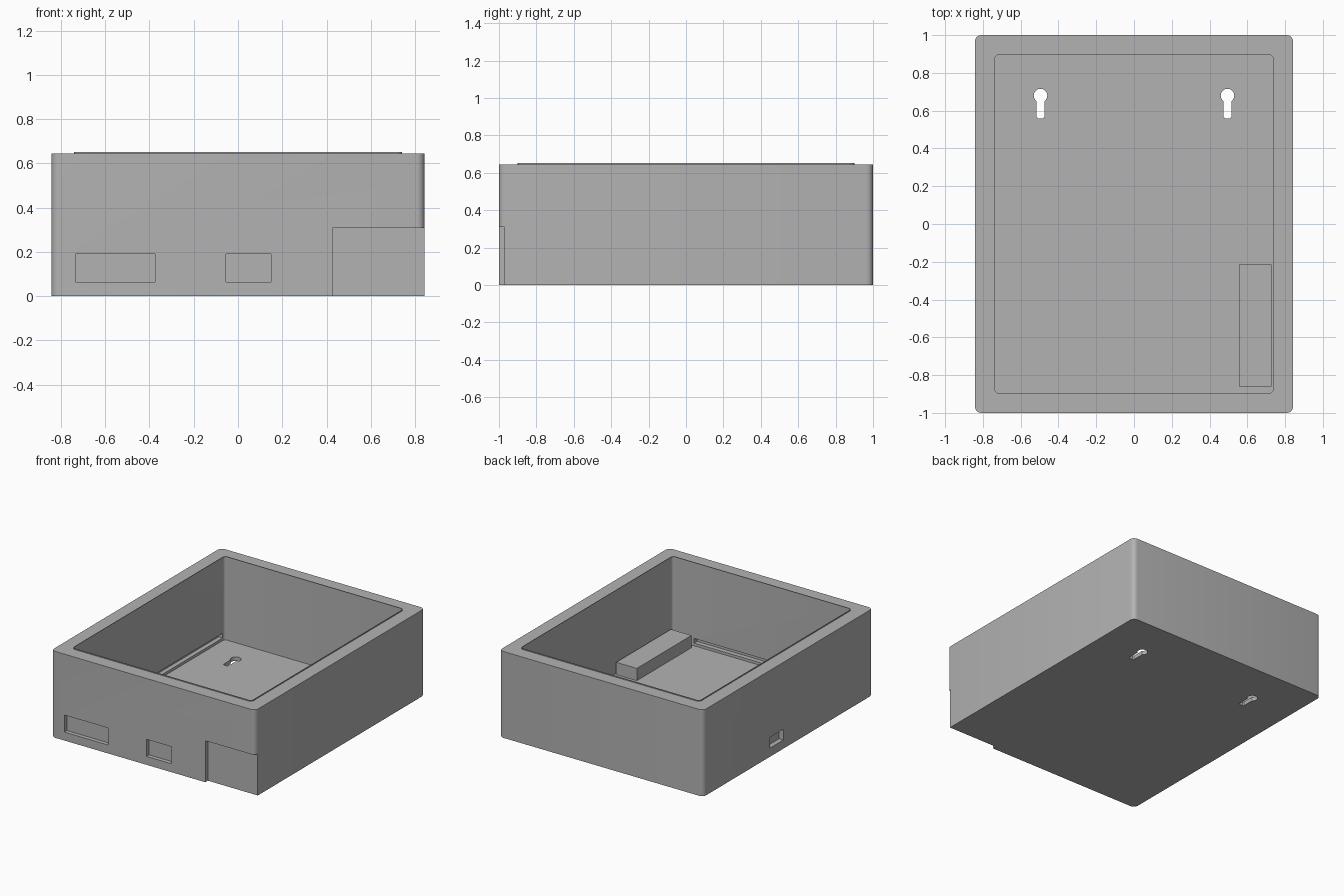
import bpy
import bmesh
from math import cos, sin, pi, radians, asin

if "Cube" in bpy.data.objects:
    bpy.data.objects.remove(bpy.data.objects["Cube"], do_unlink=True)

grey = bpy.data.materials.new("plain grey")
grey.use_nodes = True
colour = (0.45, 0.45, 0.45, 1)
grey.diffuse_color = colour
for node in grey.node_tree.nodes:
    if node.type == 'BSDF_PRINCIPLED':
        node.inputs["Base Color"].default_value = colour


def prism(name, outline, z0, z1):
    """Extrude a flat outline from z0 up to z1."""
    bm = bmesh.new()
    base = bm.faces.new([bm.verts.new((x, y, z0)) for x, y in outline])
    top = bmesh.ops.extrude_face_region(bm, geom=[base])["geom"]
    moved = [v for v in top if isinstance(v, bmesh.types.BMVert)]
    bmesh.ops.translate(bm, verts=moved, vec=(0, 0, z1 - z0))
    bmesh.ops.recalc_face_normals(bm, faces=bm.faces)
    mesh = bpy.data.meshes.new(name)
    bm.to_mesh(mesh)
    bm.free()
    mesh.materials.append(grey)
    obj = bpy.data.objects.new(name, mesh)
    bpy.context.collection.objects.link(obj)
    return obj


def rounded(hx, hy, r, steps=5):
    """Rounded rectangle centred on the origin."""
    points = []
    for quarter, (sx, sy) in enumerate([(1, 1), (-1, 1), (-1, -1), (1, -1)]):
        for i in range(steps + 1):
            a = (quarter + i / steps) * pi / 2
            points.append((sx * (hx - r) + r * cos(a), sy * (hy - r) + r * sin(a)))
    return points


def box(name, x0, x1, y0, y1, z0, z1):
    return prism(name, [(x0, y0), (x1, y0), (x1, y1), (x0, y1)], z0, z1)


def keyhole(cx, cy, r, half_slot, end_y, steps=20):
    """Round hole with a narrow slot running down from it."""
    gap = asin(half_slot / r)
    start, sweep = -pi / 2 + gap, 2 * pi - 2 * gap
    points = [(cx + r * cos(start + sweep * i / steps),
               cy + r * sin(start + sweep * i / steps)) for i in range(steps + 1)]
    soft = half_slot * 0.4
    points += [(cx - half_slot, end_y + soft), (cx - half_slot + soft, end_y),
               (cx + half_slot - soft, end_y), (cx + half_slot, end_y + soft)]
    return points


def cut(target, cutter):
    mod = target.modifiers.new("cut", 'BOOLEAN')
    mod.operation = 'DIFFERENCE'
    mod.solver = 'EXACT'
    mod.object = cutter
    bpy.context.view_layer.objects.active = target
    bpy.ops.object.modifier_apply(modifier=mod.name)


HX, HY, TOP, FLOOR = 0.843, 1.0, 0.645, 0.03

# Outer shell and the thin lip around its opening
case = prism("case", rounded(HX, HY, 0.035), 0, TOP)
lip = prism("rim_lip", rounded(0.742, 0.9, 0.025), TOP, 0.652)

cavity = prism("cavity_cutter", rounded(0.737, 0.895, 0.02), FLOOR, 1)
cut(case, cavity)
cut(lip, cavity)

cutters = [
    # Board groove low in the walls
    box("groove_cutter", -0.77, 0.56, -0.93, 0.87, 0.05, 0.085),
    # Shallow port recesses in the front
    box("wide_port_cutter", -0.735, -0.375, -1.1, -0.97, 0.063, 0.19),
    box("small_port_cutter", -0.055, 0.15, -1.1, -0.97, 0.063, 0.19),
    # Corner recess, open at the bottom and side
    box("corner_recess_cutter", 0.43, 1, -1.1, -0.97, -0.1, 0.31),
    # Side port recess
    box("side_port_cutter", -1, -0.808, 0.055, 0.21, 0.065, 0.145),
]
# Hanging keyholes through the floor
for side in (-1, 1):
    cutters.append(prism("keyhole_cutter", keyhole(side * 0.495, 0.68, 0.036, 0.021, 0.558),
                         -0.1, FLOOR + 0.015))
for cutter in cutters:
    cut(case, cutter)
for cutter in cutters + [cavity]:
    bpy.data.objects.remove(cutter, do_unlink=True)

# Raised block on the floor
block = box("inner_block", 0.557, 0.727, -0.86, -0.215, FLOOR - 0.01, 0.122)

for obj in (case, lip, block):
    bpy.ops.object.select_all(action='DESELECT')
    obj.select_set(True)
    bpy.context.view_layer.objects.active = obj
    bpy.ops.object.shade_smooth_by_angle(angle=radians(30))
